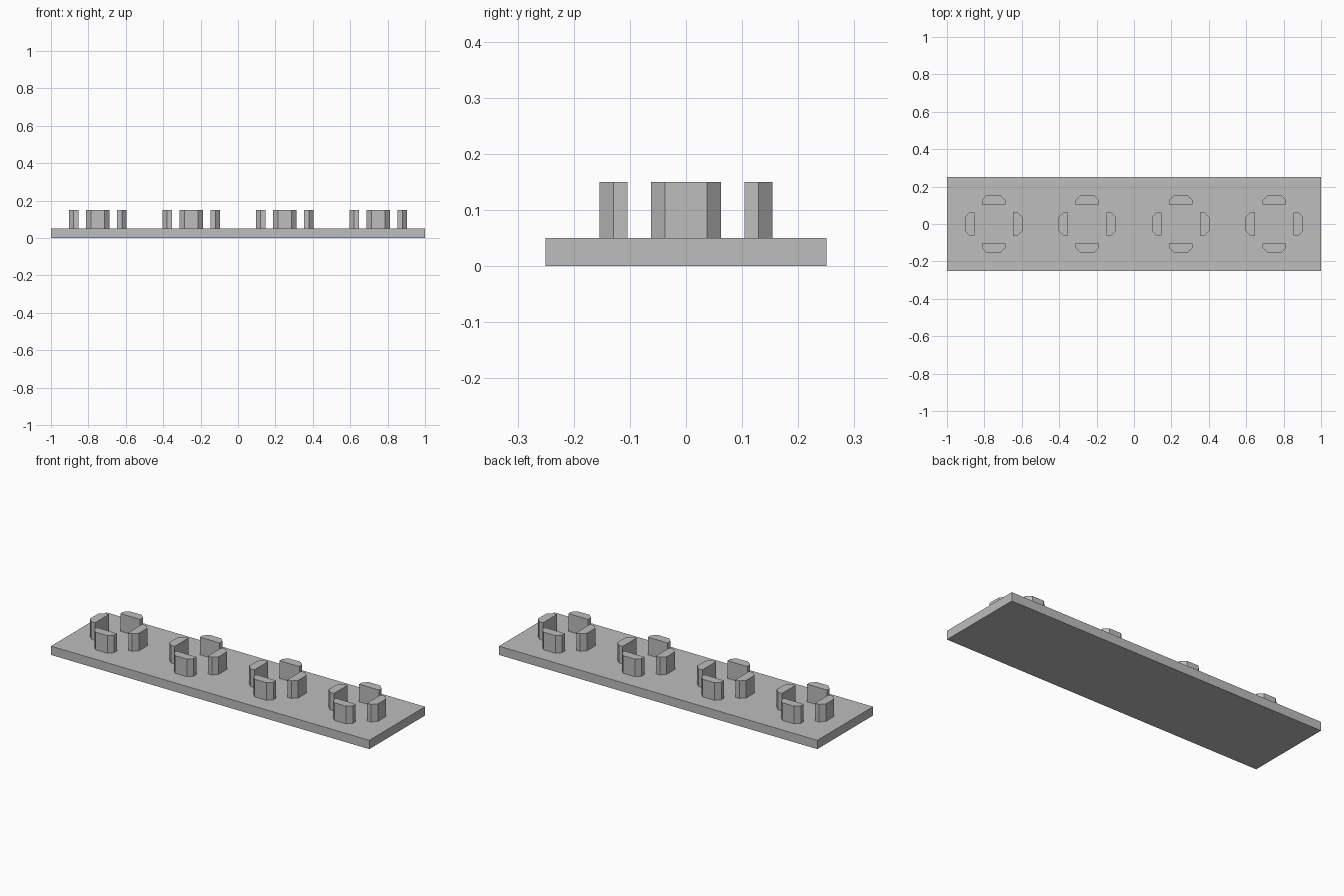
import bpy
import bmesh
from math import radians
from mathutils import Matrix, Vector

cube = bpy.data.objects.get("Cube")
if cube:
    bpy.data.objects.remove(cube, do_unlink=True)

grey = bpy.data.materials.new("plain_grey")
grey.use_nodes = True
colour = (0.51, 0.51, 0.51, 1)
grey.diffuse_color = colour
grey.node_tree.nodes["Principled BSDF"].inputs["Base Color"].default_value = colour


def prism(name, outline, bottom, top, matrix=Matrix()):
    """Extrude a counter-clockwise outline straight up into a solid."""
    bm = bmesh.new()
    face = bm.faces.new([bm.verts.new((x, y, bottom)) for x, y in outline])
    extruded = bmesh.ops.extrude_face_region(bm, geom=[face], use_keep_orig=True)
    verts = [v for v in extruded["geom"] if isinstance(v, bmesh.types.BMVert)]
    bmesh.ops.translate(bm, verts=verts, vec=Vector((0, 0, top - bottom)))
    bmesh.ops.transform(bm, matrix=matrix, verts=bm.verts)
    bmesh.ops.recalc_face_normals(bm, faces=bm.faces)
    mesh = bpy.data.meshes.new(name)
    bm.to_mesh(mesh)
    bm.free()
    mesh.materials.append(grey)
    obj = bpy.data.objects.new(name, mesh)
    bpy.context.collection.objects.link(obj)
    return obj


# Flat base plate
PLATE_TOP = 0.05
prism("base_plate", [(-1, -0.25), (1, -0.25), (1, 0.25), (-1, 0.25)], 0, PLATE_TOP)

# Clip outline: flat inner side, chamfered outer corners, pointing along +x
INNER, OUTER, HALF, CHAMFER = 0.104, 0.154, 0.062, 0.025
clip = [(INNER, -HALF), (OUTER - CHAMFER, -HALF), (OUTER, CHAMFER - HALF),
        (OUTER, HALF - CHAMFER), (OUTER - CHAMFER, HALF), (INNER, HALF)]

# Four rings of four clips along the plate
for ring in range(4):
    centre = Matrix.Translation((-0.75 + 0.5 * ring, 0, 0))
    for turn, side in enumerate(("left", "back", "right", "front")):
        spin = Matrix.Rotation(radians(90 * turn), 4, "Z")
        prism(f"clip_{ring + 1}_{side}", clip, PLATE_TOP, 0.15, centre @ spin)
